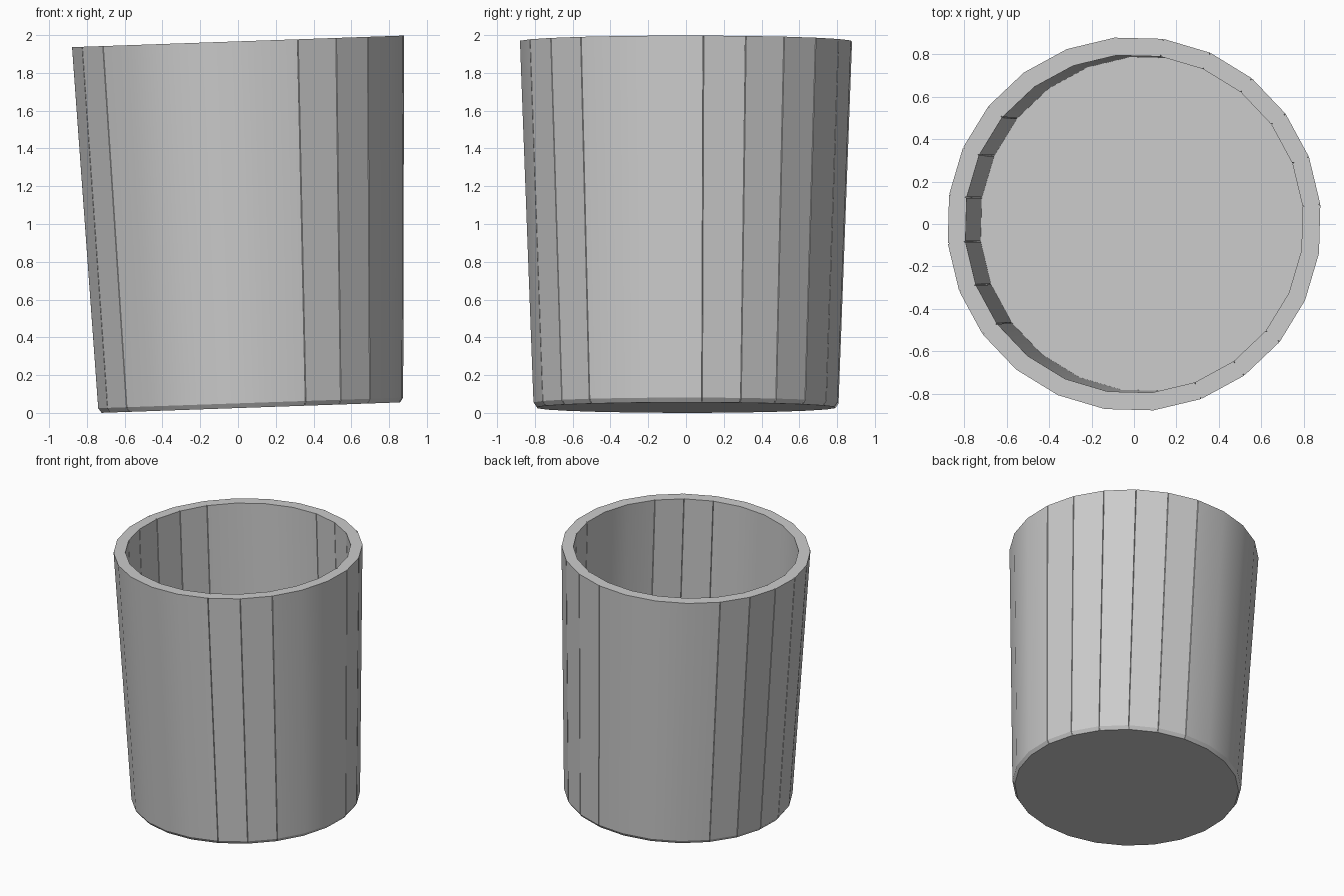
import bpy, bmesh, math, random
from mathutils import Matrix

random.seed(4)
if "Cube" in bpy.data.objects:
    bpy.data.objects.remove(bpy.data.objects["Cube"])

SIDES = 24
HEIGHT = 1.94
TILT = math.radians(-2)

grey = bpy.data.materials.new("plain grey")
grey.use_nodes = True
colour = (0.6, 0.6, 0.6, 1)
grey.diffuse_color = colour
grey.node_tree.nodes["Principled BSDF"].inputs["Base Color"].default_value = colour

# Wall outline: one corner per stave, with a hairline groove at many joints
outline = []
for i in range(SIDES):
    a = 2 * math.pi * i / SIDES + math.radians(6)
    if random.random() < 0.65:
        outline += [(a - 0.003, 0), (a, 1), (a + 0.003, 0)]
    else:
        outline.append((a, 0))

bm = bmesh.new()


def ring(radius, z, groove):
    return [bm.verts.new(((radius + groove * g) * math.cos(a),
                          (radius + groove * g) * math.sin(a), z))
            for a, g in outline]


def bridge(lower, upper):
    for i in range(len(lower)):
        j = (i + 1) % len(lower)
        bm.faces.new((lower[i], lower[j], upper[j], upper[i]))


# Base edge, flared outer wall, rim, straight inner wall, floor
rings = [ring(0.795, 0, 0),
         ring(0.812, 0.025, -0.004),
         ring(0.884, HEIGHT, -0.01),
         ring(0.8, HEIGHT, 0.01),
         ring(0.792, 0.12, 0.004)]
for lower, upper in zip(rings, rings[1:]):
    bridge(lower, upper)
bm.faces.new(rings[0][::-1])
bm.faces.new(rings[-1])
bmesh.ops.recalc_face_normals(bm, faces=bm.faces)

# Lean the whole cup slightly to its right
bm.transform(Matrix.Translation((0.068, 0, 0.028)) @ Matrix.Rotation(TILT, 4, "Y"))

mesh = bpy.data.meshes.new("cup")
bm.to_mesh(mesh)
bm.free()
mesh.materials.append(grey)
cup = bpy.data.objects.new("cup", mesh)
bpy.context.collection.objects.link(cup)
bpy.context.view_layer.objects.active = cup
cup.select_set(True)
bpy.ops.object.shade_smooth_by_angle(angle=math.radians(30))
